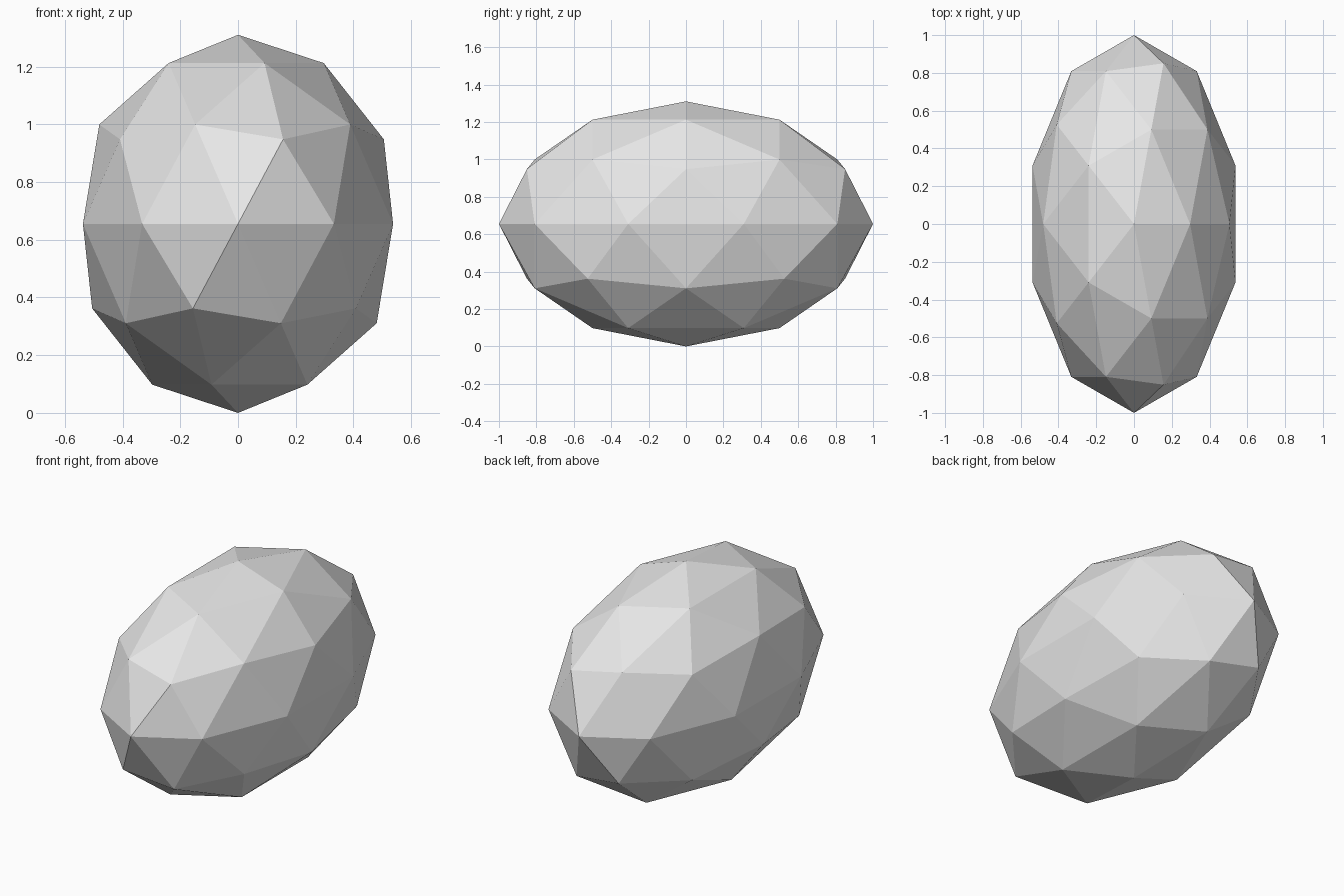
import bpy
import bmesh
from mathutils import Matrix

default = bpy.data.objects.get("Cube")
if default:
    bpy.data.objects.remove(default, do_unlink=True)

# Plain grey stone colour
GREY = (0.8, 0.8, 0.8, 1.0)
mat = bpy.data.materials.new("light_grey")
mat.use_nodes = True
mat.diffuse_color = GREY
mat.node_tree.nodes["Principled BSDF"].inputs["Base Color"].default_value = GREY

# Faceted ellipsoid: a low-poly icosphere stretched along y
HALF_HEIGHT = 0.655
bm = bmesh.new()
bmesh.ops.create_icosphere(bm, subdivisions=2, radius=1.0)
stretch = Matrix.Diagonal((0.565, 1.0, HALF_HEIGHT, 1.0))
lift = Matrix.Translation((0, 0, HALF_HEIGHT))
bm.transform(lift @ stretch)
for face in bm.faces:
    face.smooth = False

mesh = bpy.data.meshes.new("faceted_stone")
bm.to_mesh(mesh)
bm.free()
mesh.materials.append(mat)
stone = bpy.data.objects.new("faceted_stone", mesh)
bpy.context.collection.objects.link(stone)
